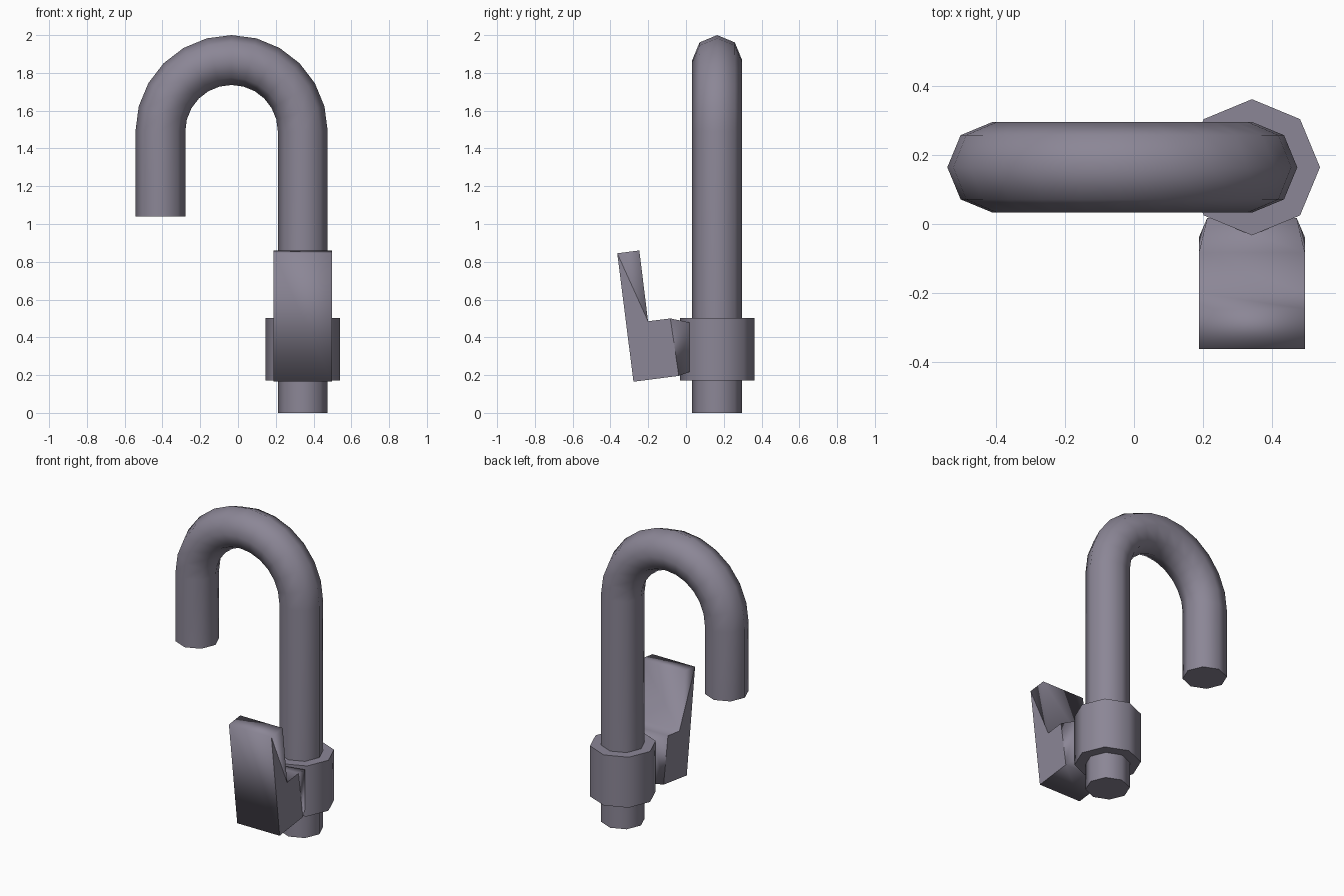
import bpy, bmesh
from math import sin, cos, pi, radians
from mathutils import Vector

cube = bpy.data.objects.get("Cube")
if cube:
    bpy.data.objects.remove(cube, do_unlink=True)

# Single metal colour
COLOUR = (0.26, 0.24, 0.305, 1)
metal = bpy.data.materials.new("violet_grey_metal")
metal.use_nodes = True
metal.diffuse_color = COLOUR
metal.node_tree.nodes["Principled BSDF"].inputs["Base Color"].default_value = COLOUR

SIDES = 8
SHANK_X, AXIS_Y = 0.343, 0.165
BEND_X, BEND_Z, BEND_R = -0.034, 1.491, 0.377


def finish(name, bm):
    """Turn a bmesh into a smooth object whose flat ends stay sharp."""
    bmesh.ops.recalc_face_normals(bm, faces=bm.faces)
    for f in bm.faces:
        f.smooth = True
    for e in bm.edges:
        if any(len(f.verts) > 4 for f in e.link_faces):
            e.smooth = False
    mesh = bpy.data.meshes.new(name)
    bm.to_mesh(mesh)
    bm.free()
    mesh.materials.append(metal)
    obj = bpy.data.objects.new(name, mesh)
    bpy.context.collection.objects.link(obj)
    return obj


def tube(name, path, radius):
    """Sweep an octagon along (centre, outward direction) stations."""
    bm = bmesh.new()
    side = Vector((0, 1, 0))
    rings = []
    for centre, out in path:
        angles = [2 * pi * i / SIDES for i in range(SIDES)]
        rings.append([bm.verts.new(centre + radius * (out * cos(a) + side * sin(a)))
                      for a in angles])
    for a, b in zip(rings, rings[1:]):
        for i in range(SIDES):
            j = (i + 1) % SIDES
            bm.faces.new((a[i], a[j], b[j], b[i]))
    bm.faces.new(rings[0])
    bm.faces.new(rings[-1])
    return finish(name, bm)


# Hooked rod: long shank, half-circle bend, short free end
right, left = Vector((1, 0, 0)), Vector((-1, 0, 0))
path = [(Vector((SHANK_X, AXIS_Y, 0)), right)]
for step in range(13):
    a = radians(15 * step)
    out = Vector((cos(a), 0, sin(a)))
    path.append((Vector((BEND_X, AXIS_Y, BEND_Z)) + out * BEND_R, out))
path.append((Vector((BEND_X - BEND_R, AXIS_Y, 1.04)), left))
tube("hooked_rod", path, 0.132)

# Collar around the shank
tube("collar", [(Vector((SHANK_X, AXIS_Y, z)), right) for z in (0.172, 0.503)], 0.198)

# Lever: side profile (y, z), full width except the narrowed end in the collar
FULL, NARROW = 0.154, 0.130
profile = [(-0.278, 0.165, FULL), (-0.038, 0.196, FULL), (0.018, 0.217, NARROW),
           (0.018, 0.479, NARROW), (-0.083, 0.500, FULL), (-0.201, 0.485, FULL),
           (-0.247, 0.860, FULL), (-0.364, 0.845, FULL)]
bm = bmesh.new()
walls = [[bm.verts.new((SHANK_X + s * w, y, z)) for y, z, w in profile] for s in (-1, 1)]
a, b = walls
count = len(profile)
for i in range(count):
    j = (i + 1) % count
    bm.faces.new((a[i], a[j], b[j], b[i]))
for w in walls:
    bm.faces.new((w[1], w[2], w[3], w[4]))          # tapered cheek
    bm.faces.new((w[0], w[1], w[4], w[5], w[7]))    # block
    bm.faces.new((w[5], w[6], w[7]))                # thumb plate
finish("lever", bm)
